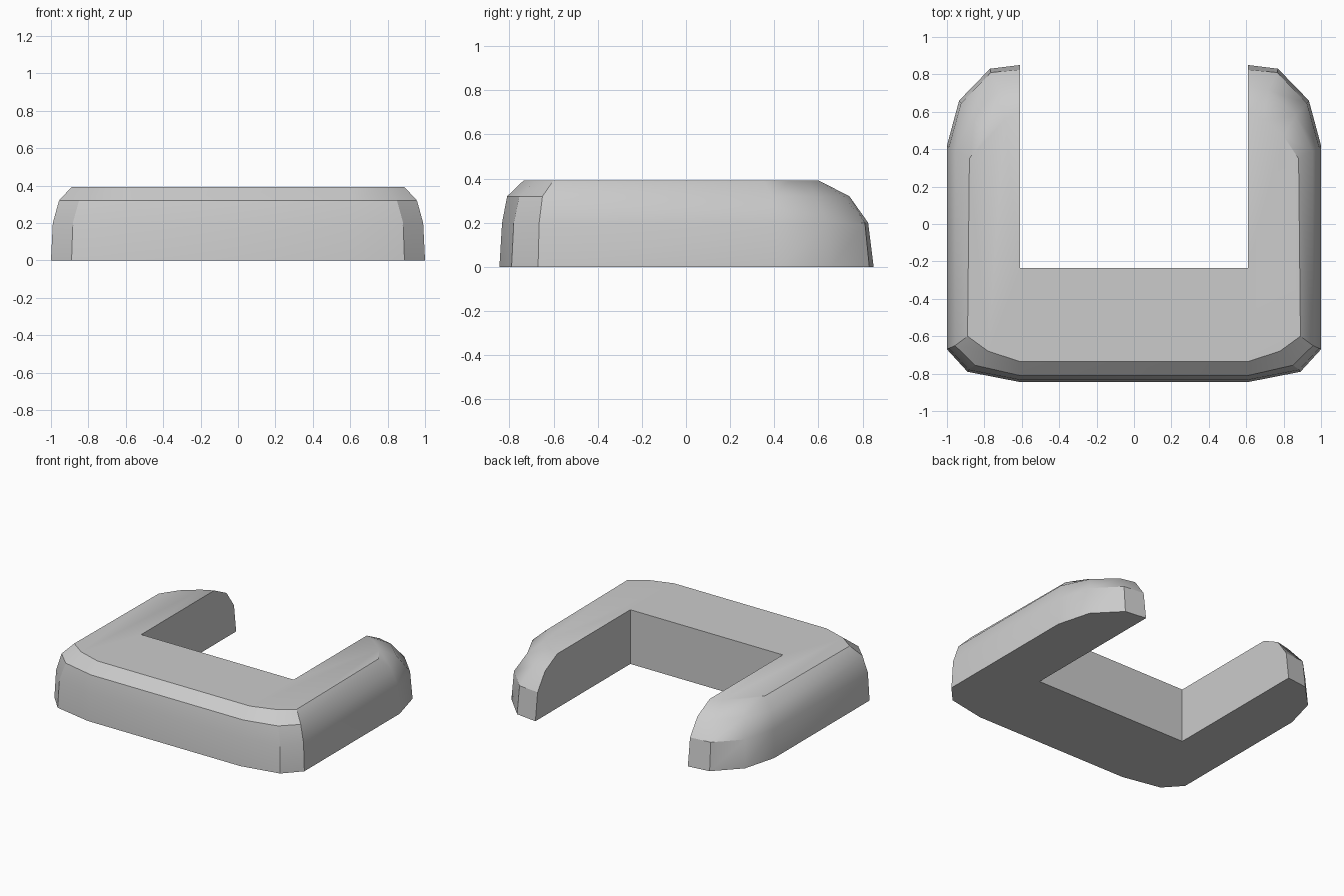
import bpy, bmesh, math

cube = bpy.data.objects.get("Cube")
if cube:
    bpy.data.objects.remove(cube, do_unlink=True)

INNER = (0.61, -0.235)

# Left half of the outer outline at each height, from the arm tip to the front
LAYERS = [
    (0.0, [(.61, .85), (.77, .83), (.935, .66), (1, .42), (1, -.67), (.89, -.79), (.61, -.845)]),
    (0.2, [(.61, .825), (.765, .81), (.925, .645), (.99, .41), (.99, -.665), (.883, -.78), (.61, -.833)]),
    (0.32, [(.61, .74), (.72, .715), (.865, .58), (.955, .39), (.957, -.65), (.85, -.755), (.61, -.81)]),
    (0.392, [(.61, .6), (.69, .56), (.8, .47), (.88, .35), (.89, -.6), (.78, -.68), (.61, -.735)]),
]


def ring(bm, z, half):
    """Closed U-shaped loop made from one half and its mirror image."""
    half = [INNER] + half
    loop = [(-x, y) for x, y in half] + half[::-1]
    return [bm.verts.new((x, y, z)) for x, y in loop]


def make_material(name, color):
    mat = bpy.data.materials.new(name)
    mat.use_nodes = True
    mat.diffuse_color = color
    mat.node_tree.nodes["Principled BSDF"].inputs["Base Color"].default_value = color
    return mat


# U-shaped body: stacked rings bridged by walls, flat top and bottom
bm = bmesh.new()
rings = [ring(bm, z, half) for z, half in LAYERS]
count = len(rings[0])
for low, high in zip(rings, rings[1:]):
    for i in range(count):
        j = (i + 1) % count
        bm.faces.new((low[i], low[j], high[j], high[i]))
bm.faces.new(rings[0][::-1])
bm.faces.new(rings[-1])
bmesh.ops.recalc_face_normals(bm, faces=bm.faces[:])

mesh = bpy.data.meshes.new("u_shaped_body")
bm.to_mesh(mesh)
bm.free()
body = bpy.data.objects.new("u_shaped_body", mesh)
bpy.context.collection.objects.link(body)
mesh.materials.append(make_material("light grey", (0.6, 0.6, 0.6, 1)))

# Smooth the rounded shell, keep the rims sharp
bpy.ops.object.select_all(action="DESELECT")
body.select_set(True)
bpy.context.view_layer.objects.active = body
bpy.ops.object.shade_smooth_by_angle(angle=math.radians(30))
